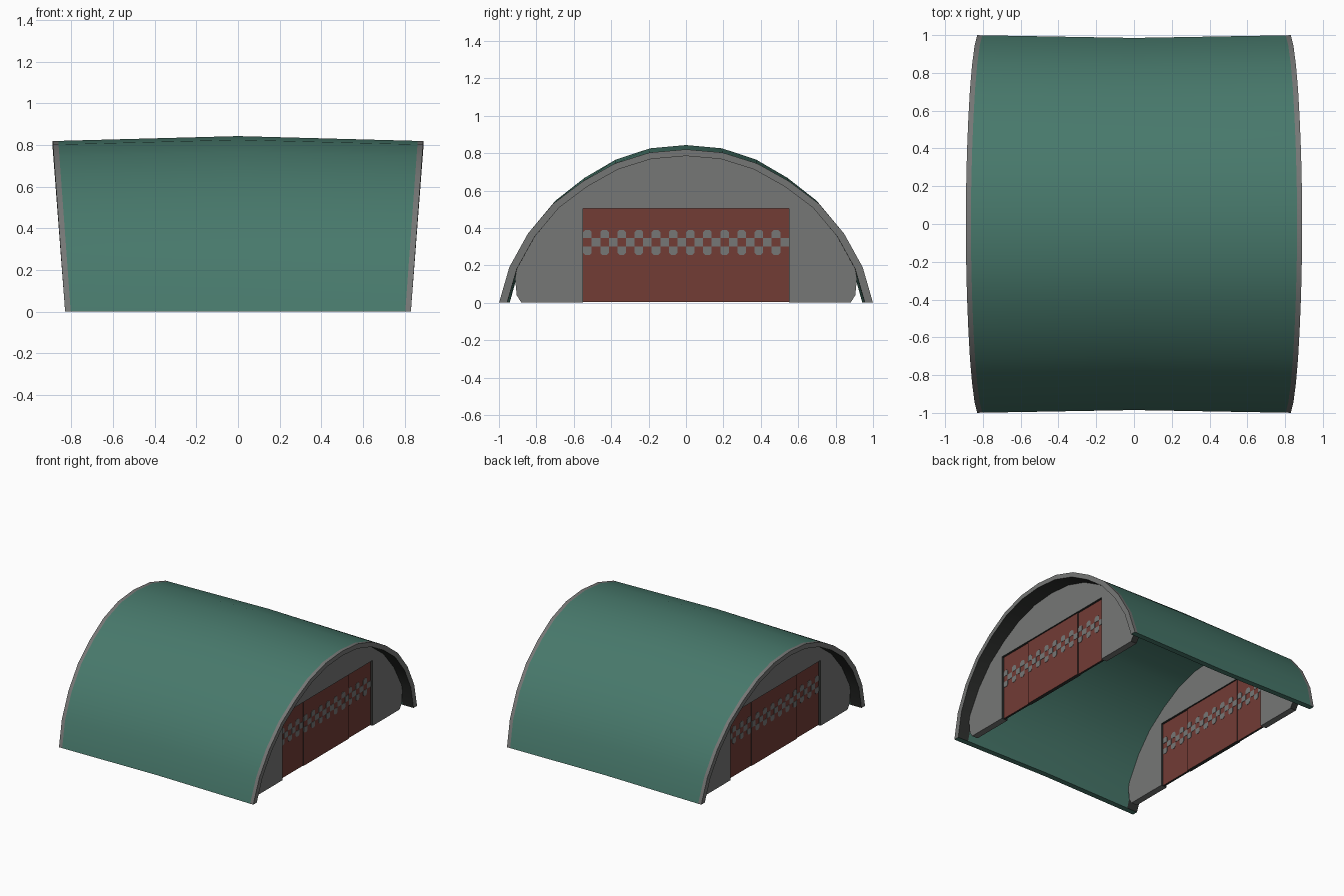
import bpy, bmesh, math

if "Cube" in bpy.data.objects:
    bpy.data.objects.remove(bpy.data.objects["Cube"])


def material(name, rgb):
    m = bpy.data.materials.new(name)
    m.diffuse_color = (*rgb, 1)
    m.use_nodes = True
    m.node_tree.nodes["Principled BSDF"].inputs["Base Color"].default_value = m.diffuse_color
    return m


GREEN = material("roof green", (0.064, 0.19, 0.148))
GREY = material("wall grey", (0.18, 0.184, 0.18))
RED = material("door red", (0.168, 0.045, 0.036))
DARK = material("shadow grey", (0.03, 0.032, 0.03))
MATS = [GREEN, GREY, RED, DARK]


def build(name, bm, smooth=False):
    bmesh.ops.recalc_face_normals(bm, faces=bm.faces)
    me = bpy.data.meshes.new(name)
    bm.to_mesh(me)
    bm.free()
    for m in MATS:
        me.materials.append(m)
    ob = bpy.data.objects.new(name, me)
    bpy.context.collection.objects.link(ob)
    if smooth:
        bpy.context.view_layer.objects.active = ob
        ob.select_set(True)
        bpy.ops.object.shade_smooth_by_angle(angle=math.radians(30))
        ob.select_set(False)
    return ob


def prism(bm, outline, x0, x1, face_mat, side_mat):
    """Extrude a y-z outline along x."""
    a = [bm.verts.new((x0, y, z)) for y, z in outline]
    b = [bm.verts.new((x1, y, z)) for y, z in outline]
    n = len(outline)
    for loop in (a, b):
        bm.faces.new(loop).material_index = face_mat
    for i in range(n):
        j = (i + 1) % n
        f = bm.faces.new((a[i], a[j], b[j], b[i]))
        f.material_index = side_mat
        if all(v.co.z < 0.001 for v in f.verts):
            f.material_index = face_mat


# Half arch at the open ends, then the full arch
half = [(1, 0), (0.945, 0.19), (0.845, 0.37), (0.71, 0.53),
        (0.55, 0.65), (0.38, 0.745), (0.195, 0.803)]
arch = half + [(0, 0.82)] + [(-y, z) for y, z in reversed(half)]
WALL_X = 0.74


def end_x(z):
    return 0.83 + 0.073 * z


# Roof shell: rings across x, bulging up and pinching in at the middle
def ring(bm, x_rule, scale):
    out = []
    for y, z in arch:
        x = x_rule(z)
        t = 1 - min(1, abs(x) / 0.86)
        out.append(bm.verts.new((x, y * scale * (1 - 0.015 * t),
                                 z * scale * (1 + 0.028 * t))))
    return out


bm = bmesh.new()
IN = 0.957
specs = [  # position rule, scale, material of the strip to the next ring
    (lambda z: -end_x(z), 1, 1), (lambda z: -end_x(z) + 0.027, 1, 0),
    (lambda z: 0, 1, 0), (lambda z: end_x(z) - 0.027, 1, 1),
    (lambda z: end_x(z), 1, 1), (lambda z: end_x(z), IN, 3),
    (lambda z: WALL_X, IN, 0), (lambda z: 0, IN, 0),
    (lambda z: -WALL_X, IN, 3), (lambda z: -end_x(z), IN, 1)]
rings = [ring(bm, r, s) for r, s, m in specs]
for k, (r, s, m) in enumerate(specs):
    a, b = rings[k], rings[(k + 1) % len(rings)]
    for i in range(len(arch) - 1):
        bm.faces.new((a[i], a[i + 1], b[i + 1], b[i])).material_index = m
# Undersides of the two long edges
for i in (0, len(arch) - 1):
    for k in range(4):
        outer, inner = (rings[k], rings[k + 1]), (rings[9 - k], rings[8 - k])
        bm.faces.new((outer[0][i], outer[1][i], inner[1][i], inner[0][i]))
build("arched_roof", bm, smooth=True)

# End walls with a door opening, doors and checker bands
DOOR_Y, DOOR_Z = 0.55, 0.505
low = [(0.88, 0), (0.905, 0.04), (0.914, 0.13)]
side = low + [(y * IN, z * IN) for y, z in half[1:]]
wall = ([(DOOR_Y, 0)] + side + [(0, 0.82 * IN)]
        + [(-y, z) for y, z in reversed(side)]
        + [(-DOOR_Y, 0), (-DOOR_Y, DOOR_Z), (DOOR_Y, DOOR_Z)])
panels = [(-0.55, -0.275, 0.008), (-0.275, 0.275, 0.014), (0.275, 0.55, 0.008)]
CELL = 1.1 / 24
ROW_H = 0.045

for tag, s in (("right", 1), ("left", -1)):
    cx = s * WALL_X
    bm = bmesh.new()
    prism(bm, wall, cx - 0.025, cx + 0.025, 1, 3)
    build(tag + "_end_wall", bm)

    bm = bmesh.new()
    for y0, y1, h in panels:
        prism(bm, [(y0, 0.003), (y1, 0.003), (y1, DOOR_Z), (y0, DOOR_Z)],
              cx - h, cx + h, 2, 3)
    build(tag + "_doors", bm)

    # Grey checks: outer rows have clipped outer corners
    bm = bmesh.new()
    for col in range(24):
        y0 = -0.55 + col * CELL
        y1 = y0 + CELL
        h = 0.014 if 6 <= col < 18 else 0.008
        for row in range(3):
            if (row + col) % 2:
                continue
            z0 = 0.255 + row * ROW_H
            z1 = z0 + ROW_H
            c = 0.012
            if row == 0:
                pts = [(y0 + c, z0), (y1 - c, z0), (y1, z0 + c),
                       (y1, z1), (y0, z1), (y0, z0 + c)]
            elif row == 2:
                pts = [(y0, z0), (y1, z0), (y1, z1 - c),
                       (y1 - c, z1), (y0 + c, z1), (y0, z1 - c)]
            else:
                pts = [(y0, z0), (y1, z0), (y1, z1), (y0, z1)]
            for d in (-1, 1):
                prism(bm, pts, cx + d * (h - 0.001), cx + d * (h + 0.002), 1, 1)
    build(tag + "_door_checks", bm)
